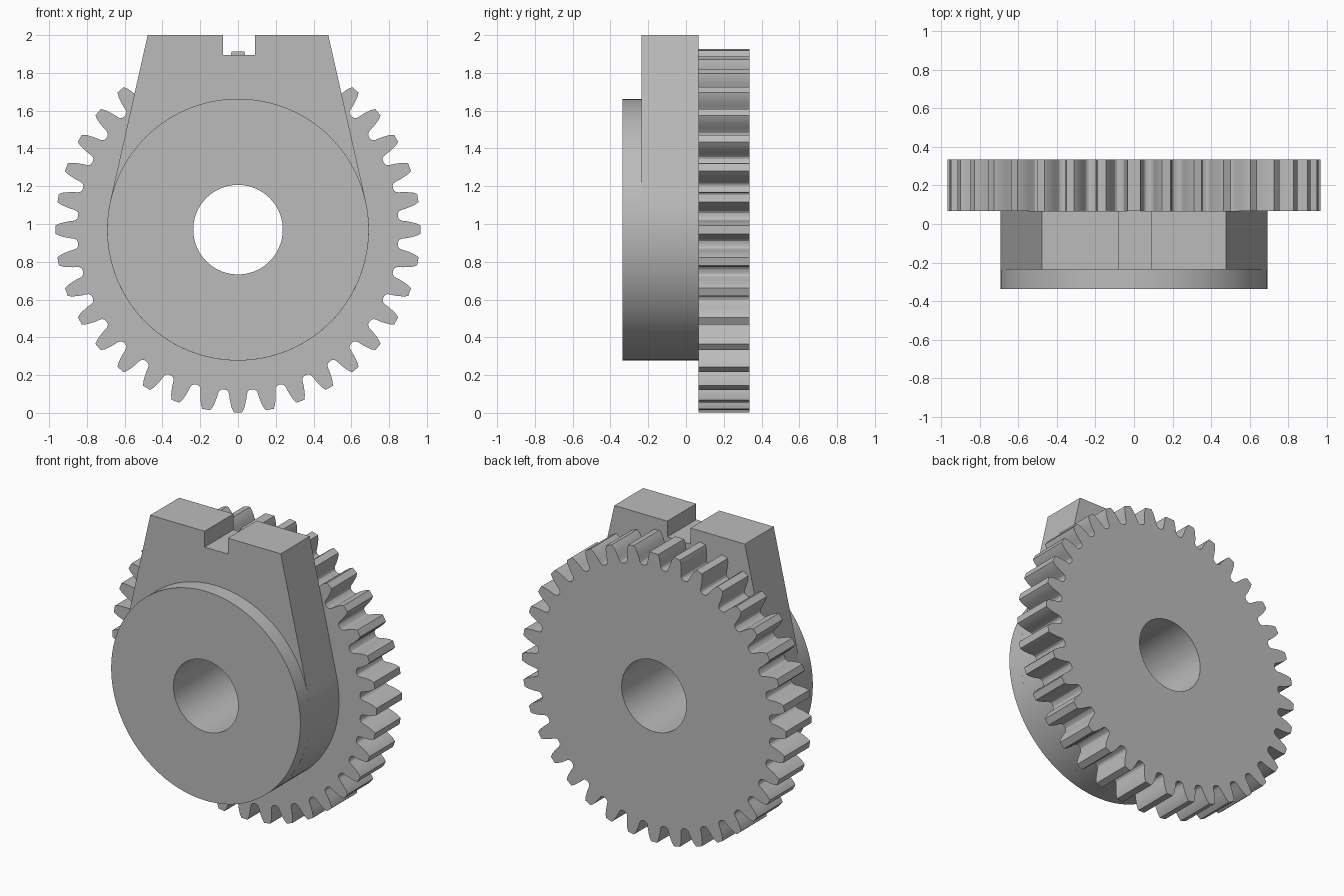
import bpy, bmesh
from math import sin, cos, radians, asin, atan2, hypot, degrees

cube = bpy.data.objects.get("Cube")
if cube:
    bpy.data.objects.remove(cube)

CENTRE, HUB_R, BORE_R = 0.97, 0.693, 0.237
TEETH = 36

steel = bpy.data.materials.new("grey_metal")
steel.use_nodes = True
grey = (0.5, 0.5, 0.5, 1)
steel.diffuse_color = grey
steel.node_tree.nodes["Principled BSDF"].inputs["Base Color"].default_value = grey


def polar(r, deg):
    a = radians(deg)
    return (r * cos(a), CENTRE + r * sin(a))


def arc(r, start, end, n):
    return [polar(r, start + (end - start) * i / n) for i in range(n + 1)]


def plate(name, outline, y0, y1):
    """Extrude an x-z outline, with the round bore through it, from y0 to y1."""
    bm = bmesh.new()
    for loop in (outline, arc(BORE_R, 0, 360, 72)[:-1]):
        vs = [bm.verts.new((x, y0, z)) for x, z in loop]
        for a, b in zip(vs, vs[1:] + vs[:1]):
            bm.edges.new((a, b))
    bmesh.ops.triangle_fill(bm, edges=bm.edges[:], use_beauty=True, normal=(0, -1, 0))
    ext = bmesh.ops.extrude_face_region(bm, geom=bm.faces[:])
    moved = [g for g in ext["geom"] if isinstance(g, bmesh.types.BMVert)]
    bmesh.ops.translate(bm, verts=moved, vec=(0, y1 - y0, 0))
    bmesh.ops.recalc_face_normals(bm, faces=bm.faces[:])
    mesh = bpy.data.meshes.new(name)
    bm.to_mesh(mesh)
    bm.free()
    mesh.materials.append(steel)
    obj = bpy.data.objects.new(name, mesh)
    bpy.context.collection.objects.link(obj)
    bpy.ops.object.select_all(action='DESELECT')
    obj.select_set(True)
    bpy.context.view_layer.objects.active = obj
    bpy.ops.object.shade_smooth_by_angle(angle=radians(25))
    return obj


# Gear: half-tooth flank as (degrees from tooth centre, radius), tip to root
flank = [(1.3, 0.967), (2.0, 0.945), (2.45, 0.92), (2.85, 0.895),
         (3.1, 0.872), (3.4, 0.86), (4.0, 0.852)]
gear = []
for i in range(TEETH):
    mid = 90 + i * 360 / TEETH
    side = flank[1:] if i == 0 else flank      # the top tooth is cut short
    gear += [polar(r, mid - d) for d, r in reversed(side)]
    gear += [polar(r, mid + d) for d, r in side]
    gear.append(polar(0.849, mid + 180 / TEETH))
plate("gear_wheel", gear, 0.067, 0.335)

# Body: round hub with flanks rising tangentially to a notched flat top
TOP_X, TOP_Z = 0.478, 2.0
reach = hypot(TOP_X, TOP_Z - CENTRE)
tangent = degrees(asin(HUB_R / reach) - atan2(TOP_X, TOP_Z - CENTRE))
notch = [(0.09, TOP_Z), (0.09, 1.895), (-0.08, 1.895), (-0.08, TOP_Z)]
body = arc(HUB_R, 180 - tangent, 360 + tangent, 72)
body += [(TOP_X, TOP_Z)] + notch + [(-TOP_X, TOP_Z)]
plate("notched_body", body, -0.235, 0.067)

# Round boss on the front
plate("front_boss", arc(HUB_R, 0, 360, 90)[:-1], -0.337, -0.235)
